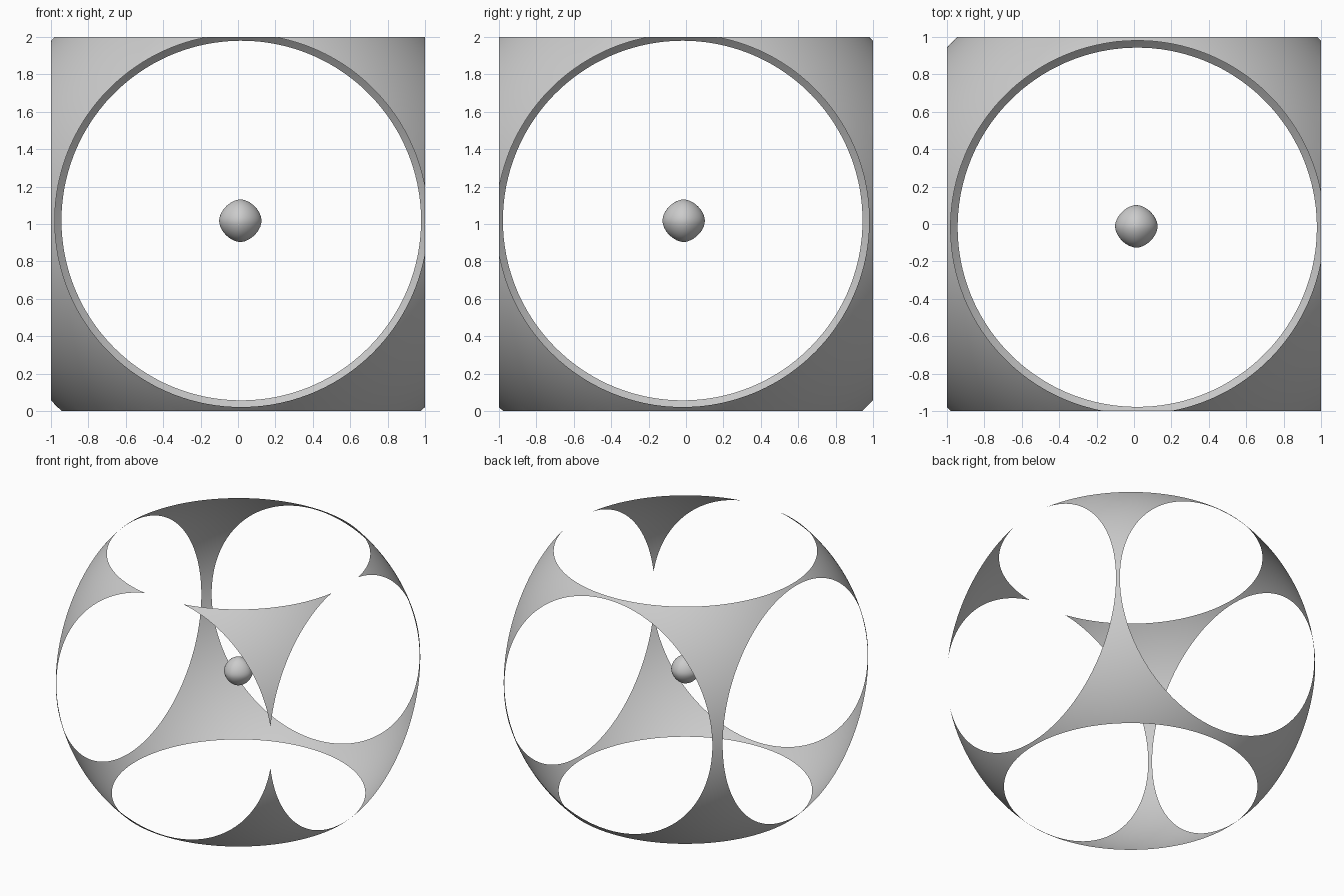
import bpy, bmesh
from mathutils import Vector

if "Cube" in bpy.data.objects:
    bpy.data.objects.remove(bpy.data.objects["Cube"])

CENTRE = Vector((0.0175, -0.0175, 1.0185))   # slightly off the cube's middle
BOX_MID = Vector((0, 0, 1))


def finish(name, bm):
    mesh = bpy.data.meshes.new(name)
    bm.to_mesh(mesh)
    bm.free()
    for p in mesh.polygons:
        p.use_smooth = True
    obj = bpy.data.objects.new(name, mesh)
    bpy.context.collection.objects.link(obj)
    return obj


# Open spherical shell, trimmed by the six faces of a 2-unit cube
bm = bmesh.new()
bmesh.ops.create_icosphere(bm, subdivisions=6, radius=1.4)
bmesh.ops.translate(bm, verts=bm.verts, vec=CENTRE)
for axis in range(3):
    for side in (-1, 1):
        normal = Vector((0, 0, 0))
        normal[axis] = side
        bmesh.ops.bisect_plane(bm, geom=bm.verts[:] + bm.edges[:] + bm.faces[:],
                               dist=1e-6, plane_co=BOX_MID + normal,
                               plane_no=normal, clear_outer=True)
finish("outer_shell", bm)

# Small core ball, slightly pointed along its axes
bm = bmesh.new()
bmesh.ops.create_icosphere(bm, subdivisions=4, radius=1)
P = 1.75
for v in bm.verts:
    norm = sum(abs(c) ** P for c in v.co) ** (1 / P)
    v.co = Vector((0.0125, -0.0125, 1.0175)) + v.co * (0.114 / norm)
finish("core_ball", bm)
